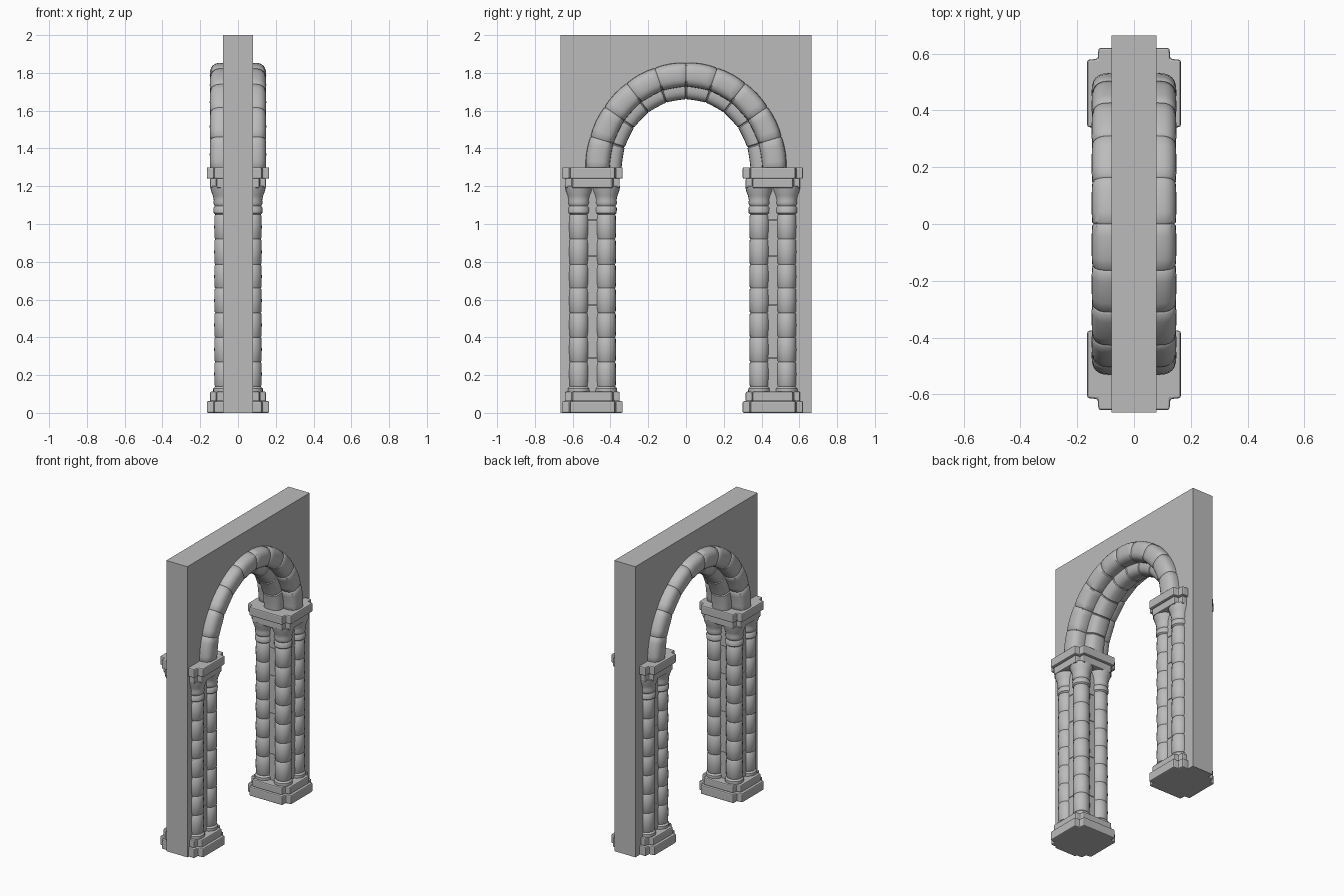
import bpy, bmesh, math

cube = bpy.data.objects.get("Cube")
if cube:
    bpy.data.objects.remove(cube, do_unlink=True)

stone = bpy.data.materials.new("grey_stone")
stone.use_nodes = True
GREY = (0.5, 0.5, 0.5, 1)
stone.diffuse_color = GREY
stone.node_tree.nodes["Principled BSDF"].inputs["Base Color"].default_value = GREY


def finish(name, bm, bevel=0, smooth=False):
    bmesh.ops.recalc_face_normals(bm, faces=bm.faces)
    mesh = bpy.data.meshes.new(name)
    bm.to_mesh(mesh)
    bm.free()
    mesh.materials.append(stone)
    obj = bpy.data.objects.new(name, mesh)
    bpy.context.scene.collection.objects.link(obj)
    if bevel:
        mod = obj.modifiers.new("worn_edges", "BEVEL")
        mod.width, mod.segments = bevel, 2
    if smooth:
        bpy.ops.object.select_all(action="DESELECT")
        obj.select_set(True)
        bpy.context.view_layer.objects.active = obj
        bpy.ops.object.shade_smooth_by_angle(angle=math.radians(40))
    return obj


def extrude(bm, points, offset):
    """Close a flat outline and push it along an offset to make a solid."""
    face = bm.faces.new([bm.verts.new(p) for p in points])
    new = bmesh.ops.extrude_face_region(bm, geom=[face])["geom"]
    bmesh.ops.translate(bm, vec=offset, verts=[v for v in new if isinstance(v, bmesh.types.BMVert)])


def skin(bm, rings):
    """Bridge equal closed rings of points and cap both ends."""
    loops = [[bm.verts.new(p) for p in ring] for ring in rings]
    n = len(loops[0])
    for a, b in zip(loops, loops[1:]):
        for i in range(n):
            j = (i + 1) % n
            bm.faces.new((a[i], a[j], b[j], b[i]))
    bm.faces.new(loops[0])
    bm.faces.new(loops[-1])


SPRING = 1.29

# Wall slab with an arched opening
bm = bmesh.new()
outline = [(-0.08, -0.665, 0), (-0.08, -0.665, 2), (-0.08, 0.665, 2), (-0.08, 0.665, 0), (-0.08, 0.45, 0)]
for i in range(33):
    t = math.pi * i / 32
    outline.append((-0.08, 0.45 * math.cos(t), SPRING + 0.47 * math.sin(t)))
outline.append((-0.08, -0.45, 0))
extrude(bm, outline, (0.16, 0, 0))
finish("wall", bm)


# Arch rings made of rounded, slightly bulging stones
def arch_ring(name, x, a, b, radius, stones=10, sides=24):
    bm = bmesh.new()
    rings = []
    for s in range(stones):
        for u, k in ((0, 0.9), (0.04, 0.98), (0.25, 1), (0.5, 1.01), (0.75, 1), (0.96, 0.98)):
            rings.append(((s + u) / stones, k))
    rings.append((1, 0.9))
    sections = []
    for u, k in rings:
        t = math.pi * u
        nrm = (math.cos(t) * b, math.sin(t) * a)
        length = math.hypot(*nrm)
        ny, nz = nrm[0] / length, nrm[1] / length
        ring = []
        for i in range(sides):
            p = 2 * math.pi * i / sides
            c, d = (math.copysign(abs(f) ** 0.75, f) * radius * k for f in (math.cos(p), math.sin(p)))
            ring.append((x + c, a * math.cos(t) + ny * d, SPRING + b * math.sin(t) + nz * d))
        sections.append(ring)
    skin(bm, sections)
    finish(name, bm, smooth=True)


arch_ring("outer_arch_left", 0.084, 0.468, 0.5, 0.065)
arch_ring("outer_arch_right", -0.084, 0.468, 0.5, 0.065)
arch_ring("inner_arch", 0, 0.405, 0.434, 0.065)


# Plinth and cap slabs: rectangles with notched corners
def slab(name, y, z, height, grow):
    quarter = [(0.165, 0.118), (0.128, 0.122), (0.125, 0.16)]
    pts = quarter + [(-px, py) for px, py in reversed(quarter)]
    pts += [(-px, -py) for px, py in pts]
    bm = bmesh.new()
    extrude(bm, [(px * grow, y + py * grow, z) for px, py in pts], (0, 0, height))
    finish(name, bm, bevel=0.007)


# Column: foot ring, bulging drums, neck rings and flared capital
JOINTS = (0.14, 0.27, 0.4, 0.53, 0.66, 0.785, 0.92, 1.05)


def column(name, x, y, sides=20):
    profile = [(0.056, 0.1), (0.059, 0.115), (0.058, 0.13), (0.048, 0.14)]
    for low, high in zip(JOINTS, JOINTS[1:]):
        profile += [(0.051, low + 0.006), (0.053, (low + high) / 2), (0.051, high - 0.006), (0.047, high)]
    profile += [(0.056, 1.058), (0.057, 1.085), (0.05, 1.095), (0.053, 1.1), (0.058, 1.112),
                (0.055, 1.125), (0.06, 1.15), (0.07, 1.175), (0.074, 1.2)]
    rings = []
    for r, z in profile:
        rings.append([(x + r * math.cos(2 * math.pi * i / sides),
                       y + r * math.sin(2 * math.pi * i / sides), z) for i in range(sides)])
    bm = bmesh.new()
    skin(bm, rings)
    finish(name, bm, smooth=True)


# Two piers, each with four columns around a block core
for pier, y in (("back", 0.46), ("front", -0.495)):
    slab(pier + "_plinth_lower", y, 0, 0.062, 1)
    slab(pier + "_plinth_upper", y, 0.06, 0.052, 0.9)
    slab(pier + "_cap_lower", y, 1.19, 0.052, 0.9)
    slab(pier + "_cap_upper", y, 1.24, 0.06, 1)
    for sx, xname in ((1, "left"), (-1, "right")):
        for sy, yname in ((1, "rear"), (-1, "fore")):
            column(f"{pier}_column_{yname}_{xname}", sx * 0.073, y + sy * 0.072)
    core = bmesh.new()
    courses = (0.1, 0.29, 0.57, 0.83, 1.02, 1.2)
    for low, high in zip(courses, courses[1:]):
        pts = [(sx, y + sy, low) for sx, sy in ((-0.093, -0.085), (0.093, -0.085), (0.093, 0.085), (-0.093, 0.085))]
        extrude(core, pts, (0, 0, high - low))
    finish(pier + "_core_blocks", core, bevel=0.006)
